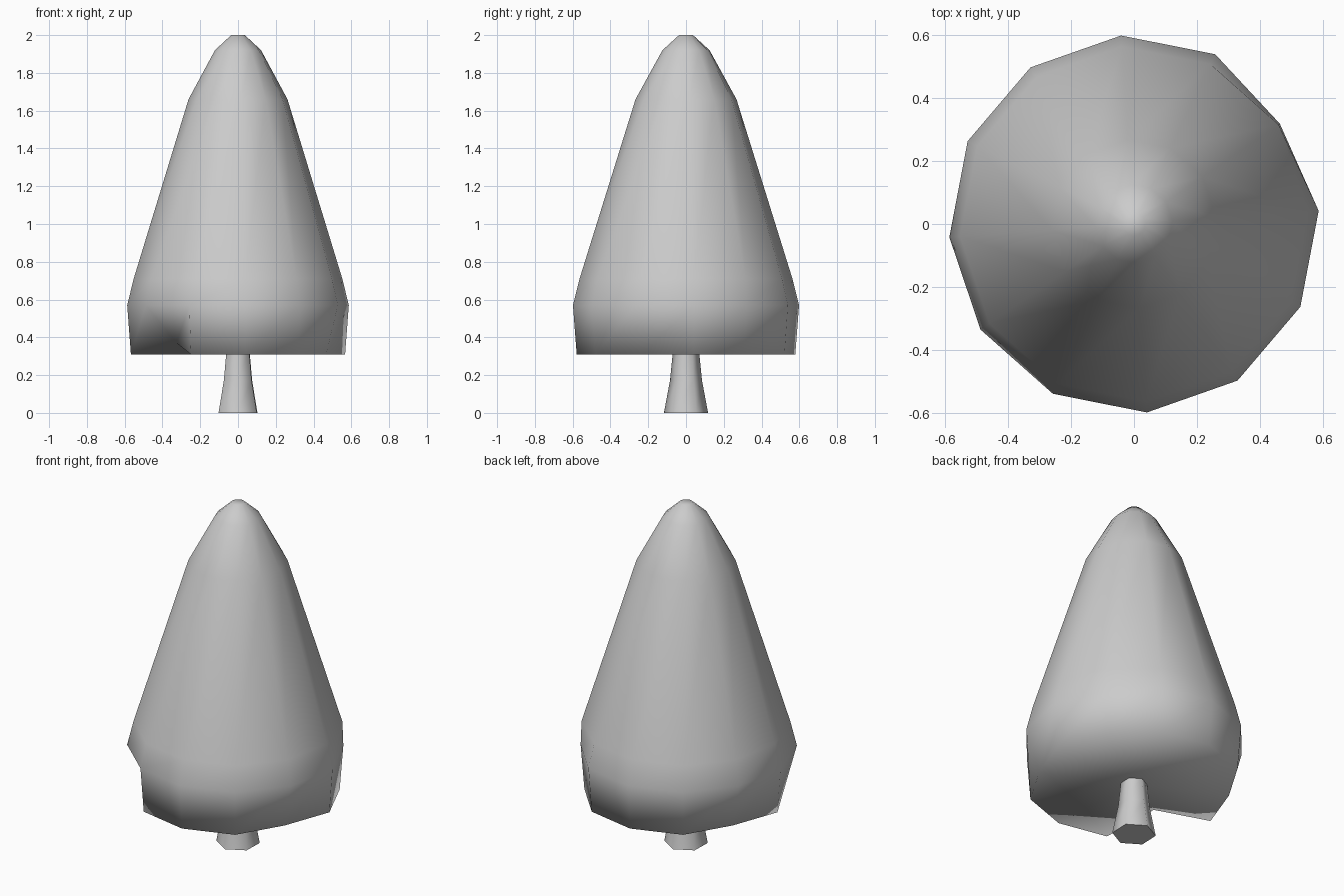
import bpy, bmesh
from math import cos, sin, radians

if "Cube" in bpy.data.objects:
    bpy.data.objects.remove(bpy.data.objects["Cube"])


def loft(name, rings, phase, sides, tweak=None, xs=1.0):
    """Skin closed rings (z, radius) bottom to top, with smooth shading."""
    bm = bmesh.new()
    loops = []
    for level, (z, r) in enumerate(rings):
        loop = []
        for i in range(sides):
            a = phase + 360 / sides * i
            rr, zz = tweak(level, i, r, z) if tweak else (r, z)
            loop.append(bm.verts.new((rr * cos(radians(a)) * xs, rr * sin(radians(a)), zz)))
        loops.append(loop)
    for lo, hi in zip(loops, loops[1:]):
        for i in range(sides):
            j = (i + 1) % sides
            bm.faces.new((lo[i], lo[j], hi[j], hi[i]))
    bm.faces.new(loops[-1])
    # underside fan
    hub = bm.verts.new((0, 0, rings[0][0]))
    for i in range(sides):
        bm.faces.new((loops[0][(i + 1) % sides], loops[0][i], hub))
    bmesh.ops.recalc_face_normals(bm, faces=bm.faces)
    for f in bm.faces:
        f.smooth = True
    me = bpy.data.meshes.new(name)
    bm.to_mesh(me)
    bm.free()
    ob = bpy.data.objects.new(name, me)
    bpy.context.collection.objects.link(ob)
    return ob


def uneven(level, i, r, z):
    # irregular lower hem: one deep dent, a few softer ones
    if level == 0:
        if i == 7:
            return 0.40, 0.37
        if i in (5, 11):
            return 0.53, z
        if i == 1:
            return 0.55, z
    if level == 1 and i == 1:
        return 0.57, z
    return r, z


# leafy crown
loft("crown", [(0.31, 0.58), (0.57, 0.60), (0.71, 0.565), (1.66, 0.268),
               (1.92, 0.125), (2.0, 0.037)], 4, 12, uneven, 0.98)

# flared trunk
trunk = loft("trunk", [(0.0, 0.117), (0.17, 0.085), (0.33, 0.069)], 28, 6)
bpy.context.view_layer.objects.active = trunk
trunk.select_set(True)
bpy.ops.object.shade_smooth_by_angle(angle=radians(65))
